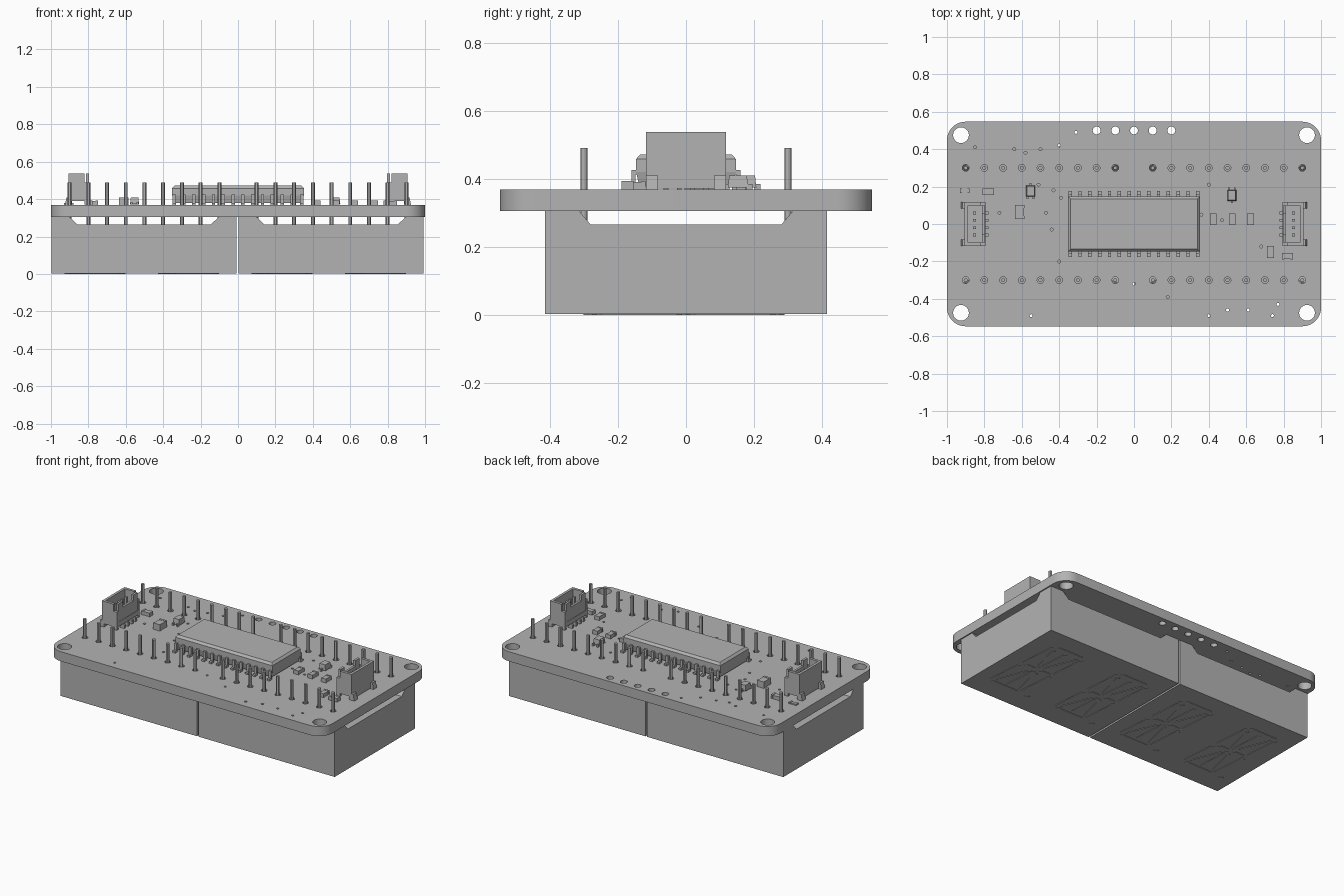
import bpy, bmesh, math
from mathutils import Vector

old = bpy.data.objects.get("Cube")
if old:
    bpy.data.objects.remove(old, do_unlink=True)

grey = bpy.data.materials.new("plain grey")
grey.use_nodes = True
grey.diffuse_color = (0.45, 0.45, 0.45, 1)
grey.node_tree.nodes["Principled BSDF"].inputs["Base Color"].default_value = grey.diffuse_color

BOARD_BOTTOM, BOARD_TOP = 0.305, 0.368


def box(bm, low, high, inset_top=(0, 0), inset_bottom=(0, 0)):
    """Box between two corners; either end may be drawn in to taper it."""
    verts = bmesh.ops.create_cube(bm, size=1)["verts"]
    low, high = Vector(low), Vector(high)
    for v in verts:
        inset = inset_top if v.co.z > 0 else inset_bottom
        side = [math.copysign(1, c) for c in v.co]
        v.co = [(l + h + s * (h - l)) / 2 for l, h, s in zip(low, high, side)]
        v.co.x -= side[0] * inset[0]
        v.co.y -= side[1] * inset[1]
    return verts


def prism(bm, outline, z_low, z_high):
    """Upright prism over a flat outline."""
    face = bm.faces.new([bm.verts.new((x, y, z_low)) for x, y in outline])
    top = bmesh.ops.extrude_face_region(bm, geom=[face])["geom"]
    bmesh.ops.translate(bm, vec=(0, 0, z_high - z_low),
                        verts=[g for g in top if isinstance(g, bmesh.types.BMVert)])


def finish(bm, name, smooth=False):
    bmesh.ops.recalc_face_normals(bm, faces=bm.faces)
    mesh = bpy.data.meshes.new(name)
    bm.to_mesh(mesh)
    bm.free()
    mesh.materials.append(grey)
    obj = bpy.data.objects.new(name, mesh)
    bpy.context.collection.objects.link(obj)
    if smooth:
        bpy.ops.object.select_all(action="DESELECT")
        obj.select_set(True)
        bpy.context.view_layer.objects.active = obj
        bpy.ops.object.shade_smooth_by_angle()
    return obj


def circle(x, y, r, n):
    return [(x + r * math.cos(math.tau * i / n), y + r * math.sin(math.tau * i / n)) for i in range(n)]


# Circuit board: filled outline with round corners and drilled holes
pin_spots = [(s * i / 10, y) for s in (-1, 1) for i in range(1, 10) for y in (-0.3, 0.3)]
vias = [(-.85, .41), (-.64, .4), (-.58, .38), (-.5, .4), (-.4, .42), (-.31, .49), (-.51, .21),
        (-.43, .18), (-.39, .14), (-.47, .06), (-.44, -.03), (-.4, -.2), (-.72, .06),
        (0, -.32), (.18, -.39), (-.55, -.49), (.4, -.49), (.5, -.46), (.61, -.46), (.77, -.43),
        (.74, -.49), (.4, .21), (.47, .02), (.68, -.12), (.36, .05)]
corner, half_x, half_y = 0.1, 1.0, 0.547
outline = []
for quarter, (sx, sy) in enumerate([(1, 1), (-1, 1), (-1, -1), (1, -1)]):
    for step in range(11):
        a = math.pi / 2 * (quarter + step / 10)
        outline.append((sx * (half_x - corner) + corner * math.cos(a),
                        sy * (half_y - corner) + corner * math.sin(a)))
loops = [outline]
loops += [circle(sx * 0.925, sy * 0.475, 0.042, 32) for sx in (-1, 1) for sy in (-1, 1)]
loops += [circle(i / 10, 0.5, 0.021, 24) for i in range(-2, 3)]
loops += [circle(x, y, 0.018, 20) for x, y in pin_spots]
loops += [circle(x, y, 0.008, 12) for x, y in vias]

curve = bpy.data.curves.new("board_outline", "CURVE")
curve.dimensions = "2D"
curve.fill_mode = "BOTH"
curve.extrude = (BOARD_TOP - BOARD_BOTTOM) / 2
for points in loops:
    spline = curve.splines.new("POLY")
    spline.points.add(len(points) - 1)
    for p, (x, y) in zip(spline.points, points):
        p.co = (x, y, 0, 1)
    spline.use_cyclic_u = True
board = bpy.data.objects.new("circuit_board", curve)
bpy.context.collection.objects.link(board)
board.location.z = (BOARD_TOP + BOARD_BOTTOM) / 2
curve.materials.append(grey)
bpy.ops.object.select_all(action="DESELECT")
board.select_set(True)
bpy.context.view_layer.objects.active = board
bpy.ops.object.convert(target="MESH")

# Header pins standing in the board
bm = bmesh.new()
for x, y in pin_spots:
    prism(bm, circle(x, y, 0.0105, 12), 0.26, 0.49)
finish(bm, "header_pins", smooth=True)

# Two display blocks, each with a floor and four tapered corner posts
FLOOR = 0.265
for name, cx in (("right_display", -0.502), ("left_display", 0.498)):
    bm = bmesh.new()
    hx, hy = 0.494, 0.415
    box(bm, (cx - hx, -hy, 0.003), (cx + hx, hy, FLOOR))
    for sx in (-1, 1):
        for sy in (-1, 1):
            post = box(bm, (-hx, -hy, FLOOR), (hx, hy, BOARD_BOTTOM))
            for v in post:
                top = v.co.z > FLOOR + 0.01
                if v.co.x * sx < 0:
                    v.co.x = sx * (0.40 if top else 0.357)
                if v.co.y * sy < 0:
                    v.co.y = sy * (0.314 if top else 0.28)
                v.co.x += cx
    finish(bm, name)


# Segmented digits on the underside, slightly slanted
def segment(bm, cx, a, b, width=0.028):
    """Thin bar with pointed ends from a to b."""
    a, b = Vector(a), Vector(b)
    along = (b - a).normalized()
    across = Vector((-along.y, along.x)) * width / 2
    tip = along * width / 2
    shape = [a, a + tip + across, b - tip + across, b, b - tip - across, a + tip - across]
    prism(bm, [(cx + p.x - 0.08 * p.y, p.y) for p in shape], 0, 0.006)


w, h, gap = 0.115, 0.275, 0.012
for number, cx in enumerate((0.75, 0.25, -0.25, -0.75), 1):
    bm = bmesh.new()
    for s in (-1, 1):
        segment(bm, cx, (-w + gap, s * h), (w - gap, s * h))
        segment(bm, cx, (s * gap, 0), (s * (w - gap), 0))
        segment(bm, cx, (0, s * gap), (0, s * (h - 0.02)))
        for t in (-1, 1):
            segment(bm, cx, (t * w, s * gap), (t * w, s * (h - gap)))
            segment(bm, cx, (t * 0.02, s * 0.03), (t * 0.09, s * 0.245), 0.022)
    prism(bm, circle(cx - 0.16, -0.285, 0.017, 20), 0, 0.006)
    finish(bm, f"digit_{number}_segments")

# Driver chip: body tapered above and below the lead line
bm = bmesh.new()
box(bm, (-.352, -.147, .378), (.352, .147, .42), inset_bottom=(.01, .01))
box(bm, (-.352, -.147, .42), (.352, .147, .458))
box(bm, (-.352, -.147, .458), (.352, .147, .472), inset_top=(.013, .013))
finish(bm, "driver_chip_body")

# Bent chip leads: shoulder, shin and foot
bm = bmesh.new()
for i in range(14):
    x = (i - 6.5) * 0.0525
    for s in (-1, 1):
        for y0, y1, z0, z1 in ((.135, .16, .413, .426), (.148, .16, .368, .426), (.148, .176, .368, .38)):
            low, high = sorted((s * y0, s * y1))
            box(bm, (x - .009, low, z0), (x + .009, high, z1))
finish(bm, "driver_chip_leads")

# Cable sockets: open shells, built for +x and turned round for the other end
for name, turn in (("left_socket", 1), ("right_socket", -1)):
    bm = bmesh.new()
    top = 0.537
    box(bm, (.795, -.117, .39), (.905, .117, .42))                # floor
    box(bm, (.888, -.117, .372), (.905, .117, top))               # outer wall
    for s in (-1, 1):
        y0, y1 = sorted((s * .1, s * .117))
        box(bm, (.822, y0, .42), (.888, y1, top))                 # end walls
        box(bm, (.795, y0, .372), (.822, y1, .49))                # lowered end corners
        y0, y1 = sorted((s * .055, s * .1))
        box(bm, (.797, y0, .42), (.812, y1, top))                 # inner wall
        y0, y1 = sorted((s * .082, s * .117))
        box(bm, (.89, y0, BOARD_TOP), (.925, y1, .41), inset_top=(.008, 0))  # mounting tabs
    box(bm, (.797, -.055, .42), (.812, .055, .5))
    for i in range(4):
        y = (i - 1.5) * 0.039
        box(bm, (.845, y - .007, .42), (.86, y + .007, .51))      # contacts
        box(bm, (.778, y - .007, BOARD_TOP), (.81, y + .007, .392))  # solder leads
    bmesh.ops.scale(bm, verts=bm.verts, vec=(turn, turn, 1))
    finish(bm, name)

# Small surface parts: centre, size and height above the board
chips = [(-.905, .178, .053, .026, .01), (-.78, .173, .062, .036, .025), (-.61, .064, .05, .075, .042),
         (.424, .025, .036, .06, .025), (.526, .025, .036, .06, .025), (.623, .025, .036, .06, .025),
         (.73, -.15, .036, .063, .025), (.82, -.172, .06, .034, .025)]
bm = bmesh.new()
for x, y, sx, sy, sz in chips:
    # end caps stand a hair proud of the body
    body = (sx * .3, sy / 2 - .002) if sx > sy else (sx / 2 - .002, sy * .3)
    box(bm, (x - body[0], y - body[1], BOARD_TOP), (x + body[0], y + body[1], BOARD_TOP + sz - .002))
    for s in (-1, 1):
        if sx > sy:
            ends, half = (s * sx * .4, 0), (sx * .1, sy / 2)
        else:
            ends, half = (0, s * sy * .4), (sx / 2, sy * .1)
        c = (x + ends[0], y + ends[1])
        box(bm, (c[0] - half[0], c[1] - half[1], BOARD_TOP), (c[0] + half[0], c[1] + half[1], BOARD_TOP + sz))
finish(bm, "resistors_and_capacitors")

# Three-legged transistors
bm = bmesh.new()
for x, y, turn in ((-.553, .177, 1), (.523, .153, -1)):
    box(bm, (x - .024, y - .03, .374), (x + .024, y + .03, .41), inset_top=(.004, .004))
    for dx, s in ((0, turn), (-.016, -turn), (.016, -turn)):
        low, high = sorted((y + s * .025, y + s * .042))
        box(bm, (x + dx - .005, low, BOARD_TOP), (x + dx + .005, high, .385))
finish(bm, "transistors")
